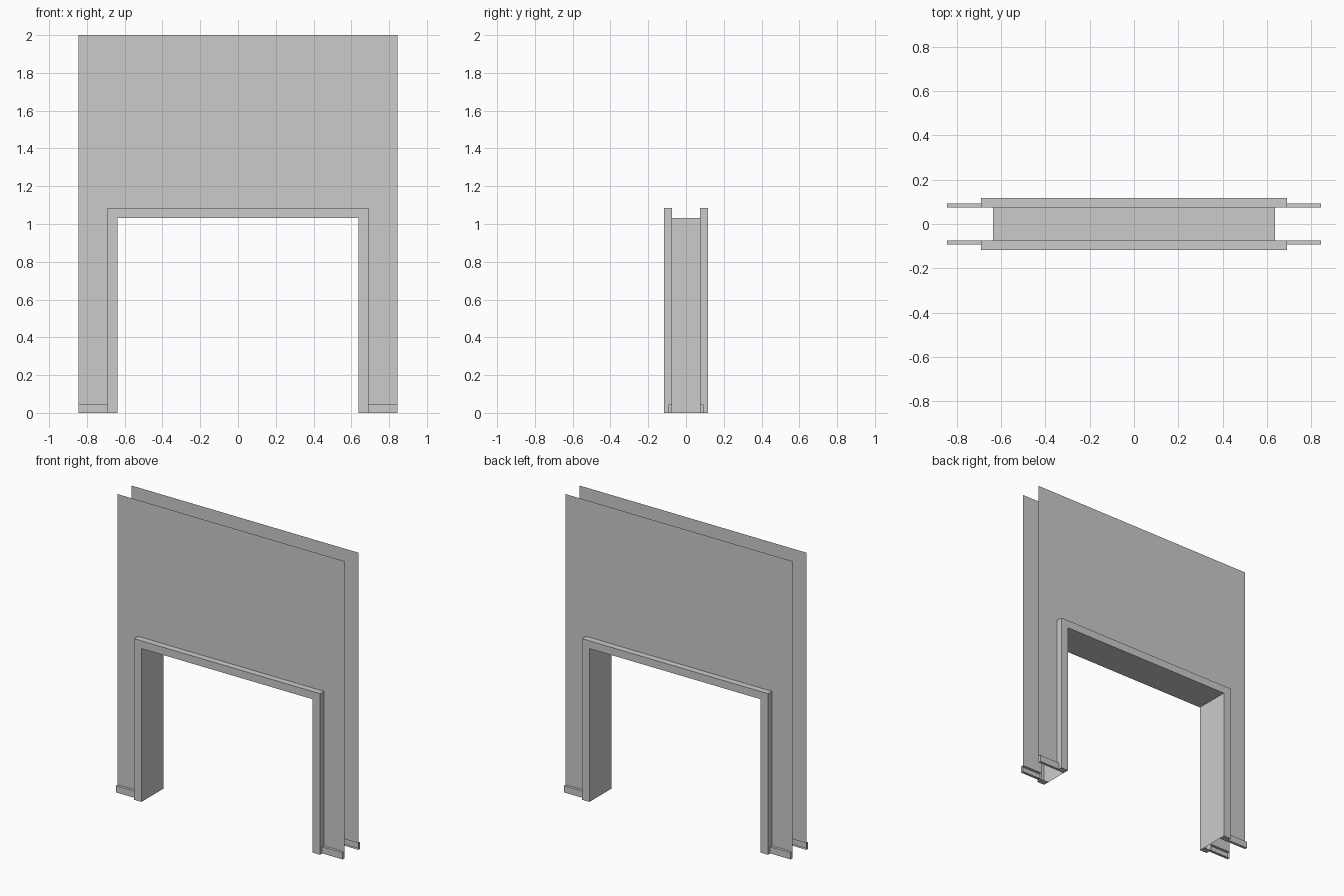
import bpy

if "Cube" in bpy.data.objects:
    bpy.data.objects.remove(bpy.data.objects["Cube"])

W, H = 0.844, 2.0            # wall half width, height
CX, CZ = 0.692, 1.084        # casing outer half width, height
OX, OZ = 0.637, 1.032        # opening half width, height
WALL_Y, CASE_Y, BASE_Y = 0.075, 0.117, 0.093
BASE_Z = 0.045


def make(name, verts, faces):
    mesh = bpy.data.meshes.new(name)
    mesh.from_pydata(verts, [], faces)
    mesh.update()
    obj = bpy.data.objects.new(name, mesh)
    bpy.context.collection.objects.link(obj)
    return obj


def panel(name, outline, side, y_front, y_back=None):
    """Flat outline facing away from the middle; with y_back it gets side walls and an open back."""
    pts = outline if side < 0 else [(-x, z) for x, z in reversed(outline)]
    if side > 0:
        # mirrored and reversed outline, then turned to face +y
        pts = list(reversed(outline))
    n = len(pts)
    verts = [(x, side * y_front, z) for x, z in pts]
    faces = [tuple(range(n))]
    if y_back is not None:
        verts += [(x, side * y_back, z) for x, z in pts]
        faces += [(i, i + n, (i + 1) % n + n, (i + 1) % n) for i in range(n)]
    return make(name, verts, faces)


def arch(ox, oz, ix, iz, z0):
    """Upside-down U outline, counter-clockwise seen from the front."""
    return [(-ox, z0), (-ix, z0), (-ix, iz), (ix, iz),
            (ix, z0), (ox, z0), (ox, oz), (-ox, oz)]


for side, label in ((-1, "front"), (1, "back")):
    # thin wall sheet around the casing, above the baseboards
    panel(label + "_wall", arch(W, H, CX, CZ, BASE_Z), side, WALL_Y)
    # raised door casing
    panel(label + "_casing", arch(CX, CZ, OX, OZ, 0), side, CASE_Y, WALL_Y)
    # baseboard strips either side of the casing
    for a, b, end in ((-W, -CX, "left"), (CX, W, "right")):
        strip = [(a, 0), (b, 0), (b, BASE_Z), (a, BASE_Z)]
        panel(f"{label}_baseboard_{end}", strip, side, BASE_Y, WALL_Y)

# opening lining: two jambs and the head
path = [(-OX, 0), (-OX, OZ), (OX, OZ), (OX, 0)]
verts = [(x, y, z) for y in (-WALL_Y, WALL_Y) for x, z in path]
make("opening_lining", verts, [(i, i + 4, i + 5, i + 1) for i in range(3)])
